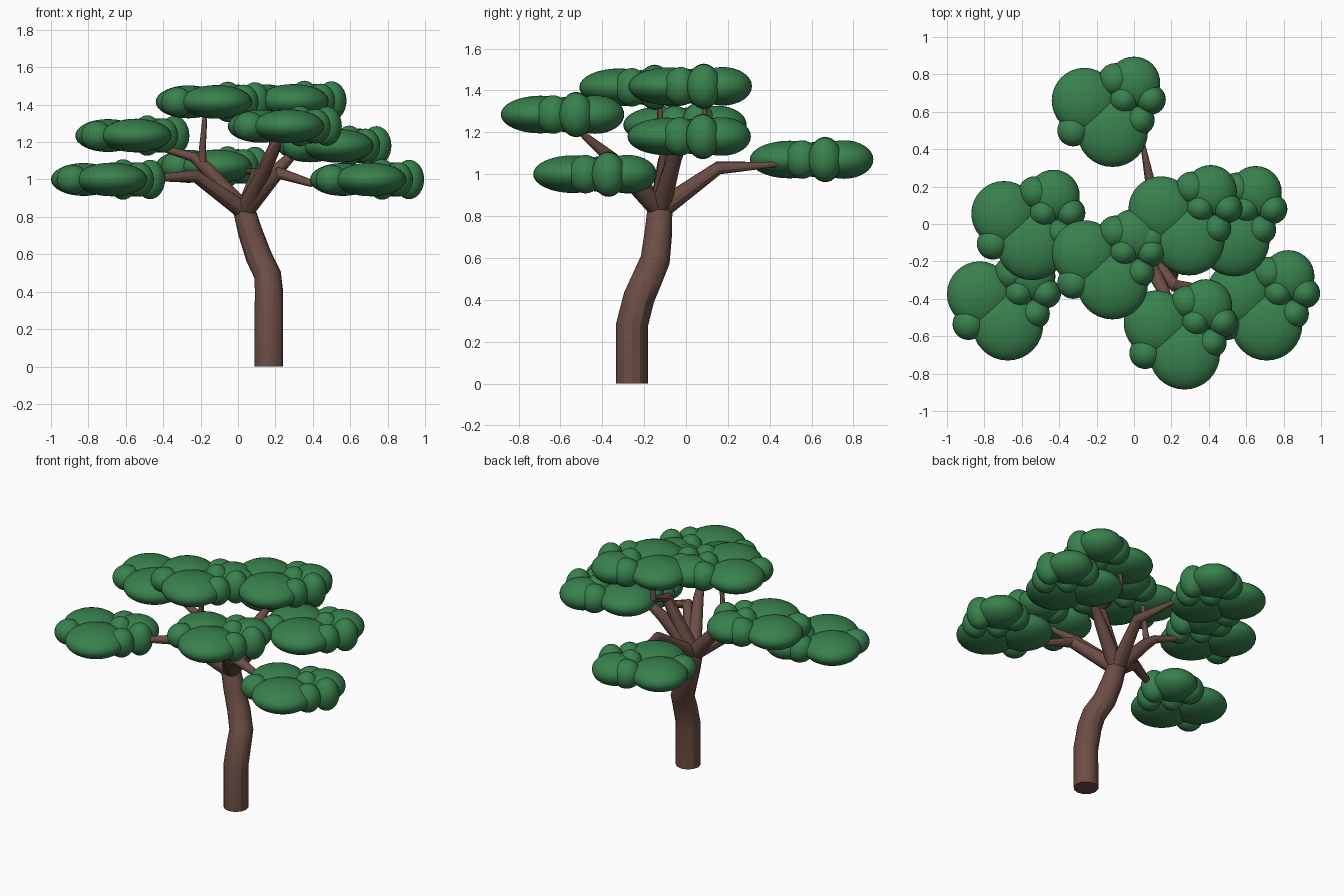
import bpy, bmesh
from mathutils import Matrix, Vector


def material(name, color):
    m = bpy.data.materials.new(name)
    m.diffuse_color = color
    return m


bark = material("bark", (0.15, 0.075, 0.06, 1))
leaf = material("leaf", (0.04, 0.22, 0.075, 1))


def limb(name, points):
    """Tapered round limb through (x, y, z, radius) points."""
    cu = bpy.data.curves.new(name, 'CURVE')
    cu.dimensions = '3D'
    cu.bevel_depth = 1.0
    cu.bevel_resolution = 4
    cu.use_fill_caps = True
    sp = cu.splines.new('POLY')
    sp.points.add(len(points) - 1)
    for p, (x, y, z, r) in zip(sp.points, points):
        p.co = (x, y, z, 1)
        p.radius = r
    ob = bpy.data.objects.new(name, cu)
    bpy.context.collection.objects.link(ob)
    bpy.ops.object.select_all(action='DESELECT')
    ob.select_set(True)
    bpy.context.view_layer.objects.active = ob
    bpy.ops.object.convert(target='MESH')
    ob = bpy.context.view_layer.objects.active
    ob.data.materials.clear()
    ob.data.materials.append(bark)
    bpy.ops.object.shade_smooth_by_angle()


# Trunk with a gentle S bend
limb("trunk", [
    (0.165, -0.258, 0.0, 0.076), (0.165, -0.258, 0.28, 0.076),
    (0.165, -0.225, 0.41, 0.075), (0.158, -0.19, 0.49, 0.073),
    (0.11, -0.147, 0.59, 0.071), (0.065, -0.132, 0.72, 0.066),
    (0.035, -0.125, 0.83, 0.06), (0.03, -0.123, 0.88, 0.04)])

# Branches from the fork: each elbow, then a thinner run into its leaf pad
fork = (0.035, -0.125, 0.83, 0.05)
branches = {
    "branch_back": [(0.10, 0.155, 1.03, 0.032), (0.05, 0.41, 1.045, 0.014), (0.0, 0.58, 1.06, 0.01)],
    "branch_left_upper": [(-0.17, -0.10, 1.06, 0.036), (-0.24, -0.09, 1.12, 0.026), (-0.38, -0.05, 1.16, 0.018), (-0.52, -0.02, 1.22, 0.012)],
    "branch_left_lower": [(-0.23, -0.27, 1.02, 0.034), (-0.39, -0.35, 1.01, 0.022), (-0.6, -0.42, 1.0, 0.012)],
    "branch_right_top": [(0.20, -0.08, 1.18, 0.034), (0.18, 0.09, 1.24, 0.018), (0.19, 0.09, 1.42, 0.01)],
    "branch_right_upper": [(0.22, -0.06, 1.06, 0.036), (0.31, -0.02, 1.15, 0.024), (0.46, 0.0, 1.18, 0.012)],
    "branch_right_lower": [(0.22, -0.33, 1.035, 0.034), (0.39, -0.35, 0.98, 0.02), (0.6, -0.42, 1.0, 0.012)],
    "branch_front": [(0.16, -0.36, 1.08, 0.032), (0.21, -0.48, 1.18, 0.018), (0.25, -0.56, 1.27, 0.012)],
}
for name, pts in branches.items():
    limb(name, [fork] + pts)
# Upright shoot to the centre pad
limb("shoot_centre", [(-0.19, -0.10, 1.07, 0.024), (-0.19, -0.12, 1.17, 0.018), (-0.17, -0.13, 1.42, 0.01)])

# One leaf pad made of flattened balls: (x, y, radius, half height)
balls = [(-0.13, 0.06, 0.175, 0.088), (0.02, -0.105, 0.19, 0.09),
         (0.135, 0.155, 0.14, 0.092), (0.225, 0.065, 0.08, 0.105),
         (0.165, -0.045, 0.08, 0.092), (-0.19, -0.10, 0.085, 0.078),
         (0.08, 0.065, 0.08, 0.108), (0.035, 0.17, 0.09, 0.09)]
bm = bmesh.new()
for x, y, r, h in balls:
    bmesh.ops.create_uvsphere(
        bm, u_segments=32, v_segments=16, radius=1,
        matrix=Matrix.LocRotScale(Vector((x, y, 0)), None, Vector((r, r, h))))
for f in bm.faces:
    f.smooth = True
pad = bpy.data.meshes.new("leaf_pad")
bm.to_mesh(pad)
bm.free()
pad.materials.append(leaf)

# Pads share the same mesh
pads = {
    "leaves_back": (-0.135, 0.6, 1.07), "leaves_left_upper": (-0.565, -0.005, 1.235),
    "leaves_left_lower": (-0.695, -0.435, 1.0), "leaves_centre": (-0.135, -0.215, 1.415),
    "leaves_right_top": (0.275, 0.02, 1.42), "leaves_right_upper": (0.515, 0.015, 1.18),
    "leaves_right_lower": (0.69, -0.435, 1.0), "leaves_front": (0.25, -0.59, 1.285),
}
for name, loc in pads.items():
    ob = bpy.data.objects.new(name, pad)
    ob.location = loc
    bpy.context.collection.objects.link(ob)
